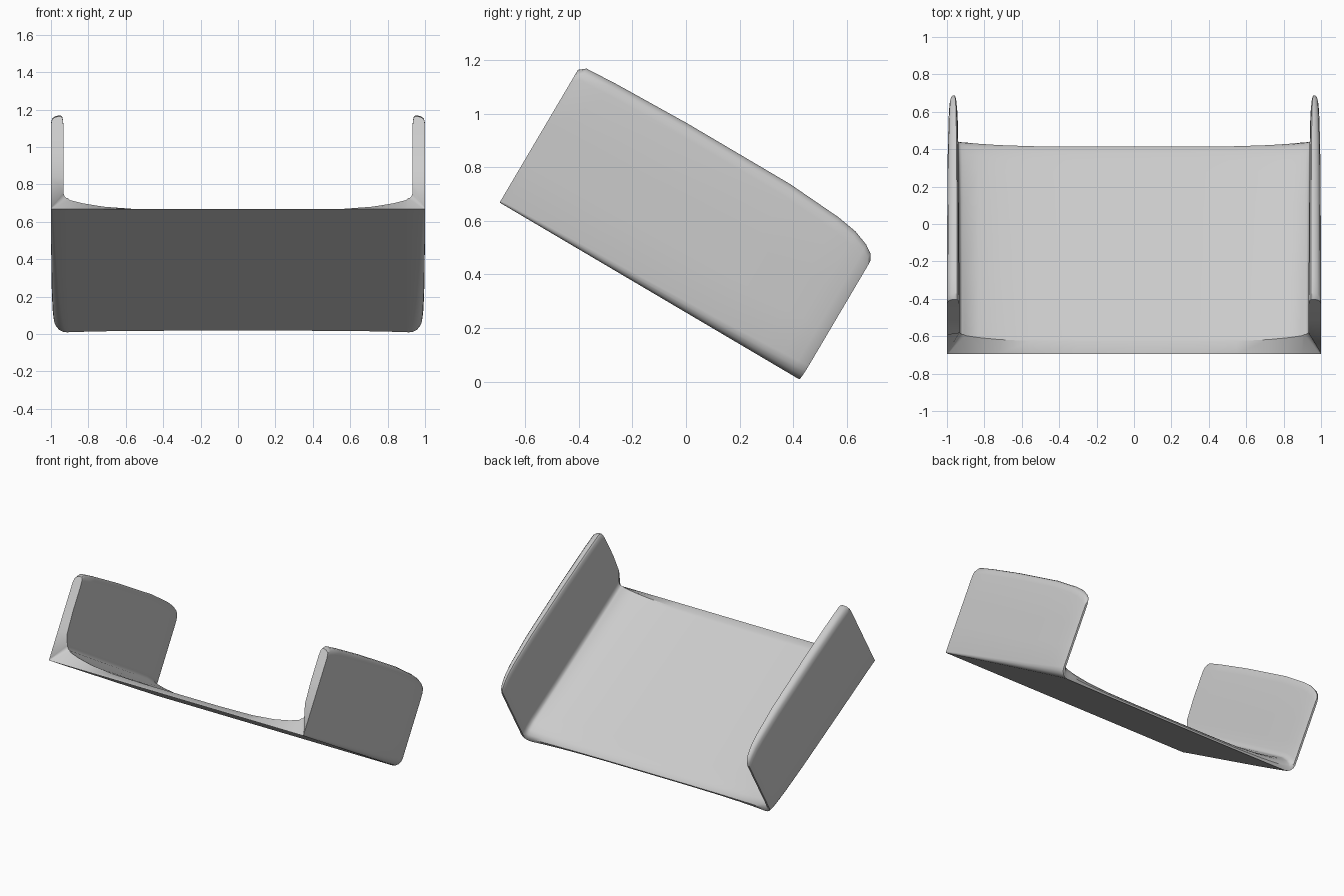
import bpy, bmesh, math
from mathutils import Vector

cube = bpy.data.objects.get("Cube")
if cube:
    bpy.data.objects.remove(cube, do_unlink=True)

grey = bpy.data.materials.new("light_grey")
grey.use_nodes = True
GREY = (0.6, 0.6, 0.6, 1)
grey.diffuse_color = GREY
grey.node_tree.nodes["Principled BSDF"].inputs["Base Color"].default_value = GREY

# Tilted frame: along runs down the slope, normal rises from the underside
START = Vector((0, -0.695, 0.668))
ALONG = Vector((0, 0.861, -0.508))
NORMAL = Vector((0, 0.508, 0.861))

# Stations: distance along, wall height, wall thickness, floor thickness, bottom rounding
STATIONS = [
    (0.0, 0.575, 0.066, 0.03, 0.006),
    (0.025, 0.595, 0.066, 0.03, 0.01),
    (0.15, 0.602, 0.066, 0.03, 0.015),
    (0.45, 0.61, 0.064, 0.03, 0.025),
    (0.9, 0.61, 0.058, 0.03, 0.04),
    (1.12, 0.595, 0.05, 0.03, 0.05),
    (1.2, 0.582, 0.044, 0.03, 0.055),
    (1.26, 0.56, 0.036, 0.026, 0.058),
    (1.29, 0.54, 0.026, 0.02, 0.06),
    (1.305, 0.515, 0.014, 0.012, 0.06),
]
FLOOR_X = (0.0, 0.3, 0.55, 0.72, 0.83, 0.9)


def half_section(height, wall, floor, radius):
    """Matching outer and inner points (x, height) from the centre to the wall top."""
    out_x = 1.0 - (0.066 - wall) * 0.5
    in_x = out_x - wall
    rise = 0.075 * min(1, floor / 0.03) * (1 - radius * 6)
    pairs = []
    for x in FLOOR_X:
        pairs.append(((x, 0), (x, floor + rise * (x / 0.93) ** 5)))
    # Bottom corner: outer arc and inner fillet
    base = floor + rise
    for k in range(5):
        a = math.pi / 2 * k / 4
        outer = (out_x - radius + radius * math.sin(a), radius - radius * math.cos(a))
        inner = (in_x - 0.025 + 0.025 * math.sin(a), base + 0.04 - 0.04 * math.cos(a))
        pairs.append((outer, inner))
    # Wall with a rounded outer top edge
    for v in (0.2, 0.35, height - 0.05):
        pairs.append(((out_x, v), (in_x, v)))
    for k in (1, 2, 3):
        a = math.pi / 2 * k / 3
        v = height - 0.04 + 0.04 * math.sin(a)
        pairs.append(((out_x - wall * 0.6 * (1 - math.cos(a)), v),
                      (in_x + wall * 0.06 * k, height - 0.012 * (3 - k) / 2)))
    return pairs


def place(x, u, v):
    return Vector((x, 0, 0)) + START + ALONG * u + NORMAL * v


bm = bmesh.new()
grid = []
for u, height, wall, floor, radius in STATIONS:
    half = half_section(height, wall, floor, radius)
    signed = [(-1, p) for p in reversed(half[1:])] + [(1, p) for p in half]
    row = []
    for side, (outer, inner) in signed:
        # Floor edge is bevelled at the front and slightly hollow at the back
        front = 0.06 * max(0, 1 - u / 0.25) * min(1, max(0, (0.22 - inner[1]) / 0.1))
        hollow = 0.025 * (u / 1.305) ** 4 * max(0, 1 - outer[0] ** 4)
        row.append((bm.verts.new(place(side * outer[0], u - hollow, outer[1])),
                    bm.verts.new(place(side * inner[0], u + front - hollow, inner[1]))))
    grid.append(row)

# Skin between stations, then close both wall tops and both ends
for a, b in zip(grid, grid[1:]):
    for j in range(len(a) - 1):
        for s in (0, 1):
            bm.faces.new((a[j][s], a[j + 1][s], b[j + 1][s], b[j][s]))
    for j in (0, -1):
        bm.faces.new((a[j][0], a[j][1], b[j][1], b[j][0]))
for row in (grid[0], grid[-1]):
    for p, q in zip(row, row[1:]):
        bm.faces.new((p[0], q[0], q[1], p[1]))
bmesh.ops.recalc_face_normals(bm, faces=bm.faces)

mesh = bpy.data.meshes.new("tilted_tray")
bm.to_mesh(mesh)
bm.free()
mesh.materials.append(grey)
tray = bpy.data.objects.new("tilted_tray", mesh)
bpy.context.collection.objects.link(tray)
bpy.ops.object.select_all(action="DESELECT")
tray.select_set(True)
bpy.context.view_layer.objects.active = tray
bpy.ops.object.shade_smooth_by_angle(angle=math.radians(35))
